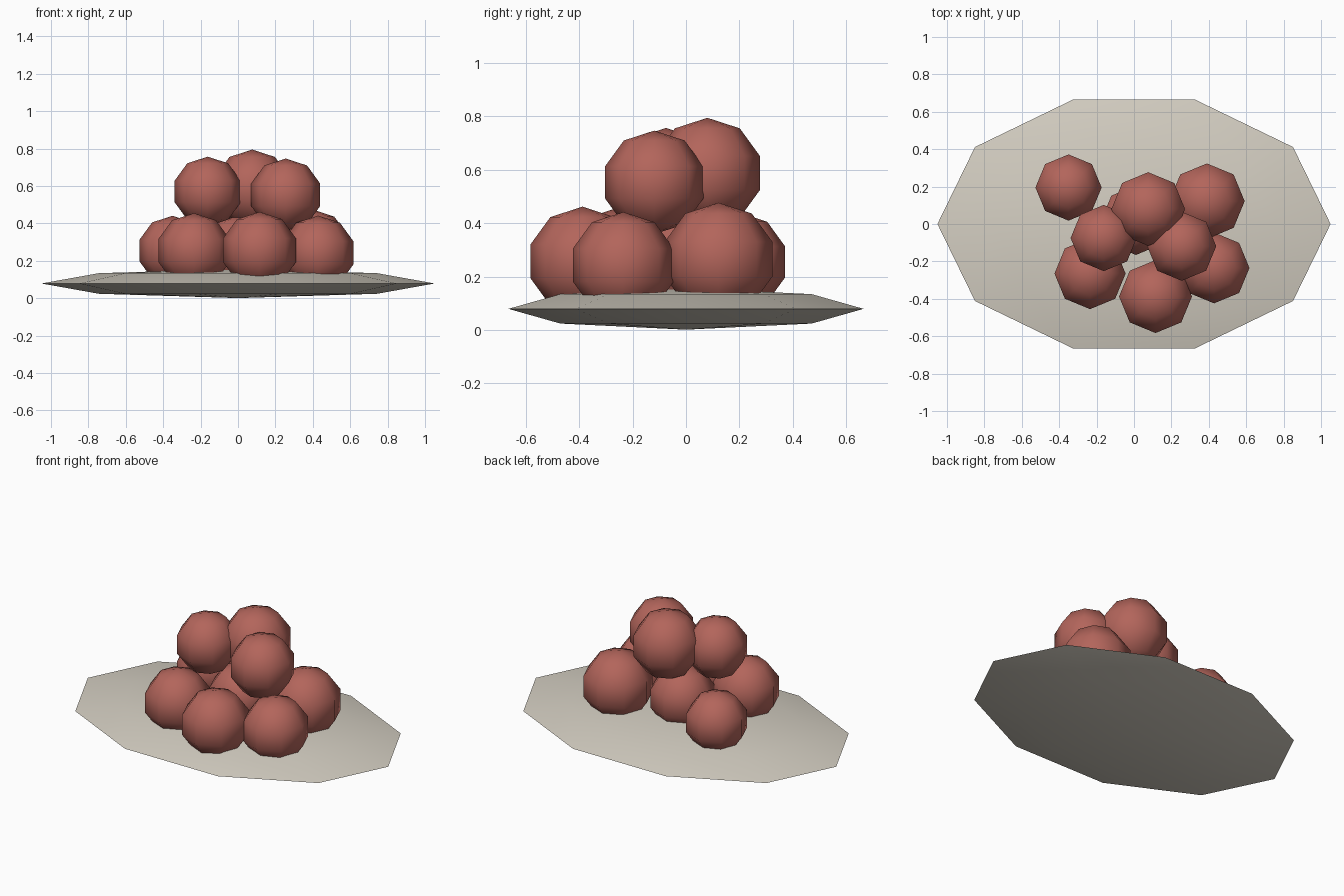
import bpy
import bmesh
import math
from mathutils import Matrix

cube = bpy.data.objects.get("Cube")
if cube:
    bpy.data.objects.remove(cube, do_unlink=True)


def make_material(name, rgb):
    mat = bpy.data.materials.new(name)
    mat.use_nodes = True
    mat.diffuse_color = (*rgb, 1)
    mat.node_tree.nodes["Principled BSDF"].inputs["Base Color"].default_value = (*rgb, 1)
    return mat


def low_poly_sphere(name, segments, rings, size, location, mat, turn=0.0):
    """Smooth-shaded sphere, stretched per axis, with a crisp rim on its equator."""
    bm = bmesh.new()
    bmesh.ops.create_uvsphere(bm, u_segments=segments, v_segments=rings, radius=1)
    bmesh.ops.rotate(bm, verts=bm.verts, matrix=Matrix.Rotation(turn, 3, "Z"))
    for edge in bm.edges:
        edge.smooth = any(abs(v.co.z) > 0.01 for v in edge.verts)
    bmesh.ops.scale(bm, verts=bm.verts, vec=size)
    for face in bm.faces:
        face.smooth = True
    mesh = bpy.data.meshes.new(name)
    bm.to_mesh(mesh)
    bm.free()
    mesh.materials.append(mat)
    obj = bpy.data.objects.new(name, mesh)
    obj.location = location
    bpy.context.collection.objects.link(obj)
    return obj


meat = make_material("reddish brown", (0.45, 0.13, 0.105))
ceramic = make_material("warm off white", (0.66, 0.62, 0.54))

# Oval ten-sided plate with a vertex at front and back
low_poly_sphere("plate", 10, 4, (1.051, 0.7, 0.078), (0, 0, 0.079), ceramic, math.pi / 10)

# Heaped balls: x, y, z, radius
balls = {
    "lower_ball_back_right": (-0.35, 0.195, 0.255, 0.186),
    "lower_ball_front_right": (-0.235, -0.265, 0.255, 0.2),
    "lower_ball_front": (0.115, -0.388, 0.257, 0.205),
    "lower_ball_front_left": (0.428, -0.235, 0.243, 0.199),
    "lower_ball_back_left": (0.39, 0.122, 0.265, 0.212),
    "lower_ball_middle": (0.01, 0.02, 0.25, 0.195),
    "upper_ball_back": (0.076, 0.08, 0.588, 0.207),
    "upper_ball_right": (-0.162, -0.075, 0.571, 0.186),
    "upper_ball_left": (0.255, -0.119, 0.553, 0.194),
}
for name, (x, y, z, r) in balls.items():
    low_poly_sphere(name, 8, 5, (r, r, r), (x, y, z), meat)
